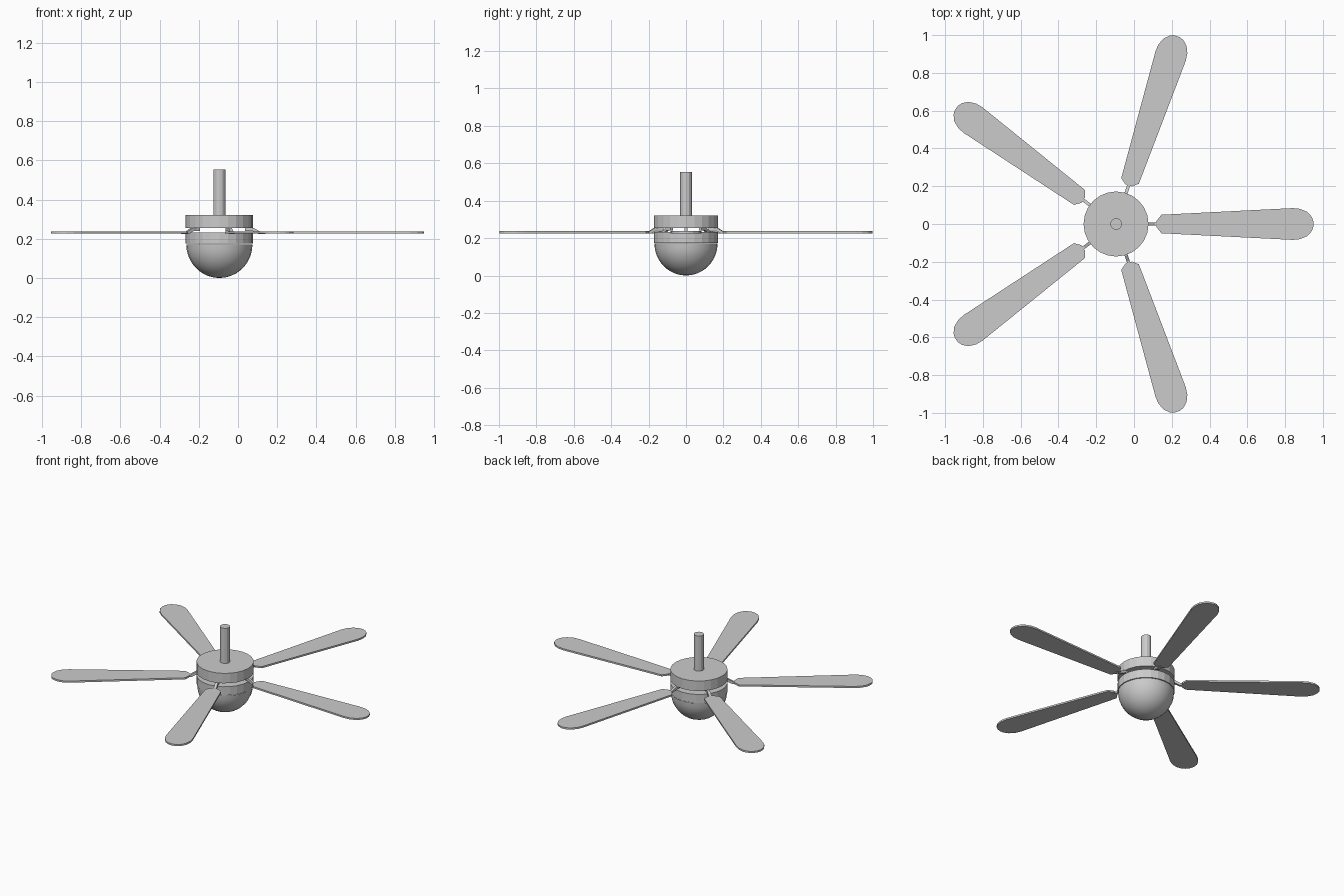
import bpy, bmesh, math
from mathutils import Matrix

if "Cube" in bpy.data.objects:
    bpy.data.objects.remove(bpy.data.objects["Cube"])

CX = -0.095      # hub axis
SIDES = 24


def finish(name, bm, angle=0.0):
    bmesh.ops.recalc_face_normals(bm, faces=bm.faces)
    mesh = bpy.data.meshes.new(name)
    bm.to_mesh(mesh)
    bm.free()
    ob = bpy.data.objects.new(name, mesh)
    ob.location.x = CX
    bpy.context.collection.objects.link(ob)
    return ob


def cylinder(name, r, z0, z1, sides=SIDES):
    bm = bmesh.new()
    bmesh.ops.create_cone(bm, cap_ends=True, segments=sides, radius1=r, radius2=r,
                          depth=z1 - z0, matrix=Matrix.Translation((0, 0, (z0 + z1) / 2)))
    return finish(name, bm)


def prism(name, outline, shift, turn):
    """Extrude a closed outline by a vector, then turn it about the hub axis."""
    bm = bmesh.new()
    face = bm.faces.new([bm.verts.new(p) for p in outline])
    new = bmesh.ops.extrude_face_region(bm, geom=[face])["geom"]
    bmesh.ops.translate(bm, vec=shift, verts=[v for v in new if isinstance(v, bmesh.types.BMVert)])
    bm.transform(Matrix.Rotation(turn, 4, 'Z'))
    return finish(name, bm)


# Down rod and the two motor drums, with an open slot between them
cylinder("down_rod", 0.031, 0.31, 0.554, 12)
cylinder("upper_motor_drum", 0.172, 0.255, 0.321)
cylinder("lower_motor_drum", 0.172, 0.175, 0.232)

# Rounded light bowl below the drums
R, DEPTH, RINGS = 0.169, 0.172, 9
bm = bmesh.new()
profile = [bm.verts.new((R * math.cos(t), 0, DEPTH * (1 - math.sin(t))))
           for t in (math.pi / 2 * i / RINGS for i in range(RINGS + 1))]
edges = [bm.edges.new(pair) for pair in zip(profile, profile[1:])]
bmesh.ops.spin(bm, geom=profile + edges, cent=(0, 0, 0), axis=(0, 0, 1),
               angle=2 * math.pi, steps=SIDES)
bmesh.ops.remove_doubles(bm, verts=bm.verts, dist=1e-4)
bowl = finish("light_bowl", bm)
bowl.data.shade_smooth()

# Half outline of a blade (radius, half width), mirrored for the other edge
half = [(0.215, 0.018), (0.24, 0.049), (0.935, 0.084), (0.975, 0.08),
        (1.012, 0.064), (1.036, 0.038), (1.045, 0.014)]
blade = [(x, y, 0.226) for x, y in half] + [(x, -y, 0.226) for x, y in reversed(half)]

# Side profile of the bent bracket that carries each blade
W = 0.017
bracket = [(x, -W / 2, z) for x, z in
           [(0.13, 0.24), (0.168, 0.24), (0.2, 0.224), (0.235, 0.224),
            (0.235, 0.237), (0.207, 0.237), (0.175, 0.256), (0.13, 0.256)]]

# Five evenly spaced blades
for i in range(5):
    turn = math.radians(72 * i)
    prism(f"blade_{i + 1}", blade, (0, 0, 0.011), turn)
    prism(f"blade_bracket_{i + 1}", bracket, (0, W, 0), turn)
